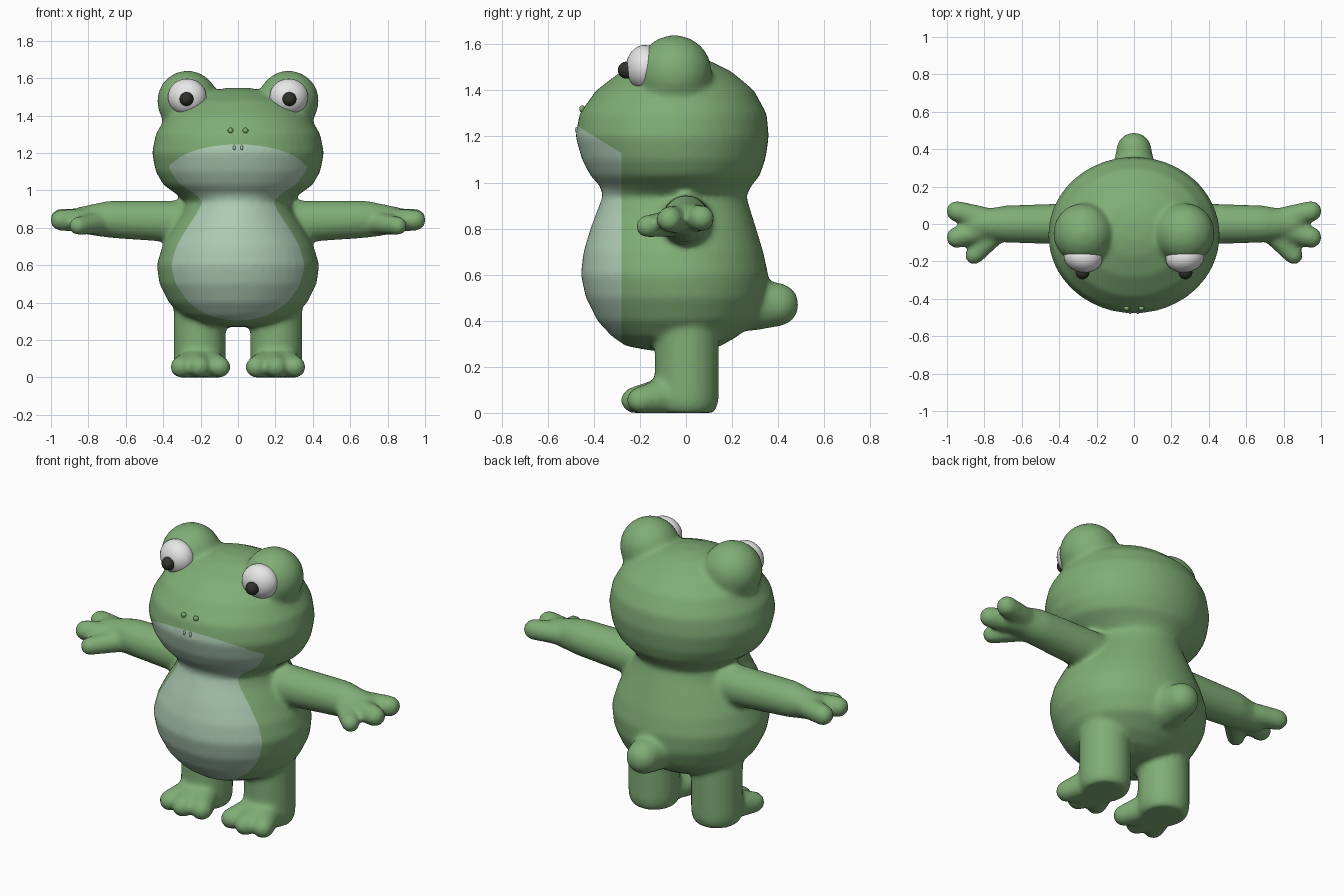
import bpy, bmesh, math
from mathutils import Vector, Matrix

if "Cube" in bpy.data.objects:
    bpy.data.objects.remove(bpy.data.objects["Cube"])


def material(name, rgb):
    m = bpy.data.materials.new(name)
    m.diffuse_color = (*rgb, 1)
    m.use_nodes = True
    m.node_tree.nodes["Principled BSDF"].inputs["Base Color"].default_value = m.diffuse_color
    return m


GREEN = material("skin green", (0.215, 0.42, 0.18))
PALE = material("belly pale green", (0.42, 0.60, 0.46))
WHITE = material("eye white", (0.80, 0.80, 0.80))
BLACK = material("pupil dark", (0.03, 0.03, 0.025))


def make_object(name, bm, mats):
    mesh = bpy.data.meshes.new(name)
    bm.to_mesh(mesh)
    bm.free()
    for m in mats:
        mesh.materials.append(m)
    for p in mesh.polygons:
        p.use_smooth = True
    ob = bpy.data.objects.new(name, mesh)
    bpy.context.collection.objects.link(ob)
    return ob


def limb(bm, a, ra, b, rb, ymin=-9):
    """Rounded tapered segment: hull of two spheres, flat on the ground."""
    part = bmesh.new()
    for c, r in ((a, ra), (b, rb)):
        bmesh.ops.create_icosphere(part, subdivisions=3, radius=r,
                                   matrix=Matrix.Translation(c))
    for v in part.verts:
        v.co.z = max(v.co.z, 0)
        v.co.y = max(v.co.y, ymin)
    bmesh.ops.remove_doubles(part, verts=part.verts, dist=1e-4)
    res = bmesh.ops.convex_hull(part, input=part.verts)
    junk = {g for g in res["geom_interior"] + res["geom_unused"]
            if isinstance(g, bmesh.types.BMVert)}
    bmesh.ops.delete(part, geom=list(junk), context='VERTS')
    tmp = bpy.data.meshes.new("tmp")
    part.to_mesh(tmp)
    part.free()
    bm.from_mesh(tmp)
    bpy.data.meshes.remove(tmp)


# Torso and head: elliptical rings (z, half width, front y, back y)
RINGS = [(.27, .08, -.15, .08), (.29, .20, -.26, .15), (.33, .30, -.32, .22),
         (.40, .37, -.385, .31), (.50, .42, -.435, .35), (.60, .435, -.457, .357),
         (.70, .405, -.445, .335), (.80, .35, -.415, .305), (.88, .30, -.385, .28),
         (.94, .28, -.362, .262), (.98, .33, -.37, .28), (1.03, .40, -.415, .32),
         (1.10, .44, -.452, .345), (1.20, .46, -.48, .36), (1.30, .44, -.462, .35),
         (1.40, .38, -.39, .295), (1.48, .28, -.285, .20), (1.53, .16, -.17, .10),
         (1.548, .06, -.09, .02)]
N = 48
bm = bmesh.new()
loops = []
for z, w, yf, yb in RINGS:
    cy, ry = (yf + yb) / 2, (yb - yf) / 2
    loops.append([bm.verts.new((w * math.cos(2 * math.pi * i / N),
                                cy + ry * math.sin(2 * math.pi * i / N), z))
                  for i in range(N)])
for lo, hi in zip(loops, loops[1:]):
    for i in range(N):
        j = (i + 1) % N
        bm.faces.new((lo[i], lo[j], hi[j], hi[i]))
bm.faces.new(loops[0][::-1])
bm.faces.new(loops[-1])

for s in (-1, 1):
    # Arm, two fingers and thumb
    limb(bm, (s * .25, 0, .83), .115, (s * .68, 0, .845), .10)
    limb(bm, (s * .68, 0, .845), .10, (s * .84, 0, .84), .072)
    limb(bm, (s * .80, .03, .845), .062, (s * .948, .068, .845), .057)
    limb(bm, (s * .80, -.03, .84), .062, (s * .948, -.072, .84), .057)
    limb(bm, (s * .74, -.05, .825), .06, (s * .855, -.168, .81), .05)
    # Leg, foot and three toes
    limb(bm, (s * .205, .003, .36), .14, (s * .205, .003, .07), .14)
    for tx, ty in ((.097, -.20), (.205, -.225), (.305, -.20)):
        limb(bm, (s * .205, -.02, .08), .10, (s * tx, ty, .055), .058)
    # Eye bump with a flattened front
    limb(bm, (s * .27, -.05, 1.478), .163, (s * .25, -.05, 1.42), .16, ymin=-.19)
# Tail
limb(bm, (0, .28, .47), .115, (0, .395, .47), .095)

# Fuse everything into one soft skin
raw = make_object("raw_skin", bm, [GREEN])
rm = raw.modifiers.new("fuse", 'REMESH')
rm.mode = 'VOXEL'
rm.voxel_size = 0.014
sm = raw.modifiers.new("soften", 'SMOOTH')
sm.factor = 0.5
sm.iterations = 10
dg = bpy.context.evaluated_depsgraph_get()
fused = bpy.data.meshes.new_from_object(raw.evaluated_get(dg))
bpy.data.objects.remove(raw)
bm = bmesh.new()
bm.from_mesh(fused)
bpy.data.meshes.remove(fused)

# Belly and muzzle: cut clean borders, then colour the front faces
BELLY_Y = -.28
lip_co, lip_no = Vector((0, -.47, 1.245)), Vector((0, .62, 1)).normalized()
for co, no in ((Vector((0, BELLY_Y, 0)), Vector((0, 1, 0))), (lip_co, lip_no)):
    bmesh.ops.bisect_plane(bm, geom=bm.verts[:] + bm.edges[:] + bm.faces[:],
                           dist=0.001, plane_co=co, plane_no=no)
for f in bm.faces:
    c = f.calc_center_median()
    front = c.y < BELLY_Y and c.z > .25 and (c - lip_co).dot(lip_no) < 0
    f.material_index = 1 if front else 0
body = make_object("body", bm, [GREEN, PALE])


def ball(name, loc, size, mat, turn=0):
    b = bmesh.new()
    mat4 = (Matrix.Translation(loc) @ Matrix.Rotation(turn, 4, 'Z')
            @ Matrix.Diagonal((*size, 1)))
    bmesh.ops.create_uvsphere(b, u_segments=24, v_segments=16, radius=1, matrix=mat4)
    return make_object(name, b, [mat])


# Eyes, pupils, nostrils and two tiny teeth
for s, side in ((-1, "right"), (1, "left")):
    ball(f"eyeball_{side}", (s * .272, -.18, 1.50), (.104, .08, .097), WHITE, s * .15)
    ball(f"pupil_{side}", (s * .275, -.258, 1.488), (.037, .038, .037), BLACK)
    ball(f"nostril_{side}", (s * .04, -.451, 1.32), (.015, .012, .015), GREEN)
    ball(f"tooth_{side}", (s * .02, -.474, 1.228), (.007, .008, .014), PALE)
